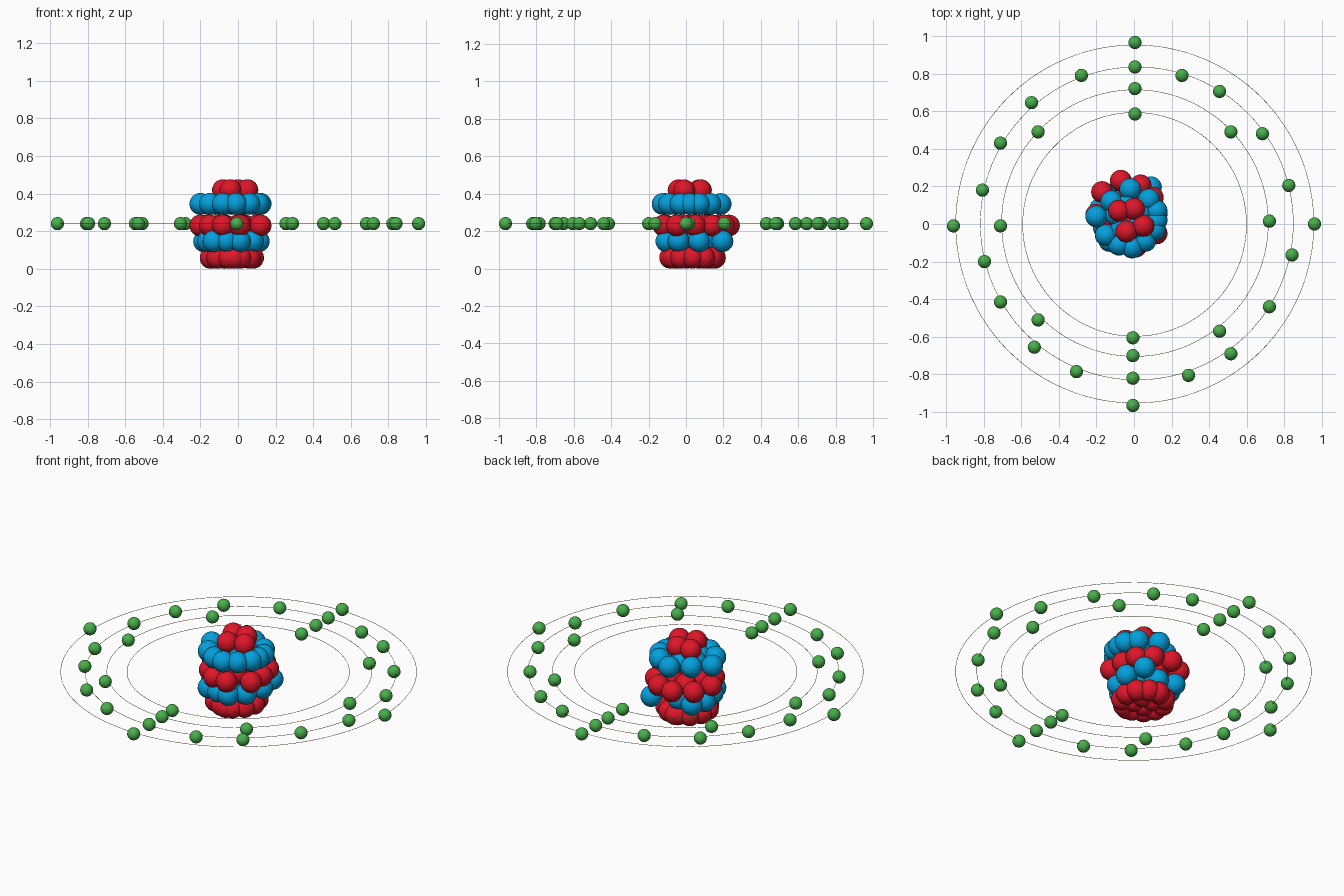
import bpy
import bmesh
from math import cos, sin, radians

old = bpy.data.objects.get("Cube")
if old:
    bpy.data.objects.remove(old, do_unlink=True)


def material(name, colour):
    mat = bpy.data.materials.new(name)
    mat.use_nodes = True
    mat.diffuse_color = (*colour, 1)
    bsdf = next(n for n in mat.node_tree.nodes if n.type == 'BSDF_PRINCIPLED')
    bsdf.inputs["Base Color"].default_value = (*colour, 1)
    bsdf.inputs["Roughness"].default_value = 0.5
    return mat


def ball_mesh(name, radius, mat):
    """Smooth sphere mesh shared by every particle of one kind."""
    mesh = bpy.data.meshes.new(name)
    bm = bmesh.new()
    bmesh.ops.create_uvsphere(bm, u_segments=28, v_segments=16, radius=radius)
    for face in bm.faces:
        face.smooth = True
    bm.to_mesh(mesh)
    bm.free()
    mesh.materials.append(mat)
    return mesh


def place(name, mesh, points, z):
    for x, y in points:
        obj = bpy.data.objects.new(name, mesh)
        obj.location = (x, y, z)
        bpy.context.collection.objects.link(obj)


def circle(centre, radius, count, phase):
    angles = [radians(phase + i * 360 / count) for i in range(count)]
    return [(centre[0] + radius * cos(a), centre[1] + radius * sin(a)) for a in angles]


def hundredths(points):
    return [(x / 100, y / 100) for x, y in points]


red = material("red", (0.73, 0.008, 0.022))
blue = material("blue", (0.001, 0.35, 0.72))
green = material("green", (0.065, 0.43, 0.07))
yellow = material("yellow", (0.66, 0.53, 0.14))

proton = ball_mesh("proton", 0.058, red)
neutron = ball_mesh("neutron", 0.058, blue)
electron = ball_mesh("electron", 0.035, green)

# Nucleus: five stacked layers, alternating protons and neutrons
place("top_proton", proton, hundredths([(-8, 7), (0, 8), (-4, -4), (5, -1)]), 0.418)

upper = hundredths([(-2, 18.5), (8, 13), (12, 7), (12, 2), (11, -3), (6, -9),
                    (-1, -12.5), (-8, -11), (-15, -6), (-20, 4), (-12, 12)])
place("upper_neutron", neutron, upper + circle((-0.03, 0.03), 0.07, 5, 20), 0.345)

middle = hundredths([(-7, 23), (3.5, 20.5), (10, 14), (12, 5), (12, -5), (1, -12),
                     (-8, -11), (-15, -5), (-20, 5), (-17, 17)])
place("middle_proton", proton, middle + circle((-0.04, 0.05), 0.07, 4, 30), 0.23)

lower = hundredths([(9, 19.5), (11, 7), (8, -4), (1, -10.5), (-6, -10),
                    (-13, -9), (-16, -2), (-18, 8), (-15, 16), (-5, 14)])
place("lower_neutron", neutron, lower + circle((-0.03, 0.045), 0.06, 4, 10), 0.146)

bottom = circle((-0.035, 0.035), 0.115, 11, 0) + circle((-0.035, 0.035), 0.05, 4, 45)
bottom += hundredths([(-4, 15.5), (-2, -8.5)])
place("bottom_proton", proton, bottom, 0.058)

# Electron shells: thin orbit rings
ORBIT_Z = 0.24
orbits = [("first", 0.595, 0.003, -0.002), ("second", 0.709, 0.005, 0.005),
          ("third", 0.832, 0.015, 0.003), ("fourth", 0.952, 0.004, 0)]
for name, radius, x, y in orbits:
    bpy.ops.mesh.primitive_torus_add(major_segments=128, minor_segments=6, major_radius=radius,
                                     minor_radius=0.0012, location=(x, y, ORBIT_Z))
    ring = bpy.context.object
    ring.name = name + "_orbit"
    ring.data.materials.append(yellow)
    bpy.ops.object.shade_smooth()

# Electrons on each shell
shells = {
    "first": [(0.5, 58.5), (-0.6, -60.5)],
    "second": [(0.5, 72), (51.5, 49), (72, 1.5), (45.5, -57), (-0.6, -70), (-51, -51),
               (-71, -1), (-51, 49)],
    "third": [(0.5, 83.5), (25.5, 79), (45.5, 70.5), (68.3, 48), (82.3, 20.5), (84, -16.5),
              (72, -44), (51.5, -69), (29, -80.5), (-0.6, -82), (-30.6, -78.5), (-53, -65.5),
              (-71, -41.5), (-79.5, -20), (-80.6, 18), (-71, 43), (-54.5, 64.5), (-28, 79)],
    "fourth": [(0.5, 96.5), (96, 0), (-0.6, -96.5), (-96, -1)],
}
for name, points in shells.items():
    place(name + "_shell_electron", electron, hundredths(points), ORBIT_Z)
